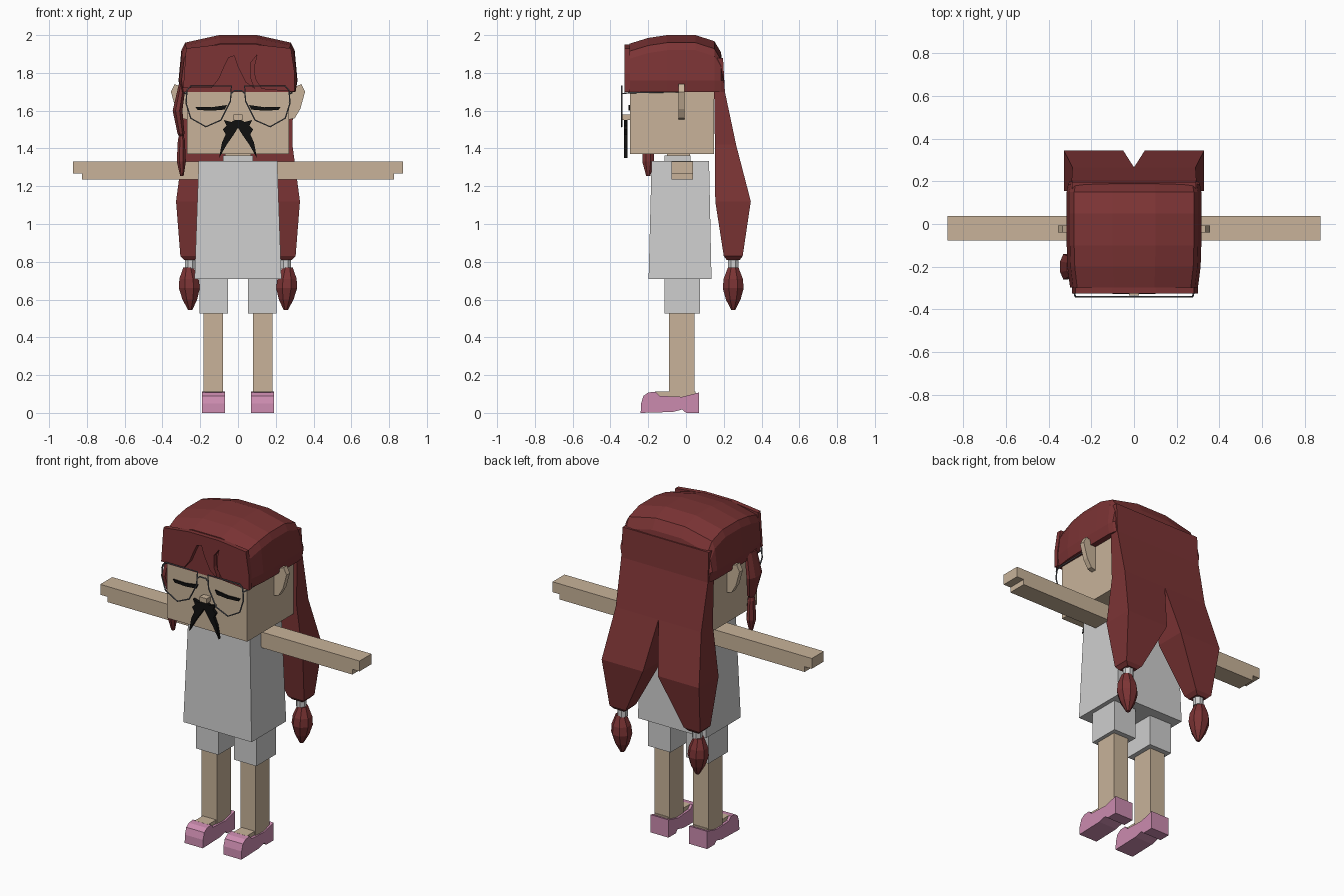
import bpy, bmesh, math

cube = bpy.data.objects.get("Cube")
if cube:
    bpy.data.objects.remove(cube, do_unlink=True)


def material(name, rgb):
    m = bpy.data.materials.new(name)
    m.use_nodes = True
    m.diffuse_color = (*rgb, 1)
    m.node_tree.nodes["Principled BSDF"].inputs["Base Color"].default_value = (*rgb, 1)
    return m


SKIN = material("skin", (0.58, 0.45, 0.32))
HAIR = material("dark_red_hair", (0.20, 0.034, 0.035))
CLOTH = material("pale_grey_cloth", (0.62, 0.62, 0.62))
SHOE = material("pink_shoe", (0.60, 0.26, 0.43))
WIRE = material("grey_metal", (0.13, 0.14, 0.16))
BLACK = material("black", (0.005, 0.005, 0.005))


def loft(name, rings, mat):
    """Skin a list of equal-length rings and cap both ends."""
    bm = bmesh.new()
    loops = [[bm.verts.new(p) for p in ring] for ring in rings]
    n = len(loops[0])
    for a, b in zip(loops, loops[1:]):
        for i in range(n):
            j = (i + 1) % n
            bm.faces.new((a[i], a[j], b[j], b[i]))
    caps = [bm.faces.new(loops[0]), bm.faces.new(loops[-1])]
    bmesh.ops.recalc_face_normals(bm, faces=bm.faces)
    if n > 8:
        bmesh.ops.triangulate(bm, faces=caps)
    me = bpy.data.meshes.new(name)
    bm.to_mesh(me)
    bm.free()
    me.materials.append(mat)
    ob = bpy.data.objects.new(name, me)
    bpy.context.collection.objects.link(ob)
    return ob


def rect(x0, x1, y0, y1, z):
    return [(x0, y0, z), (x1, y0, z), (x1, y1, z), (x0, y1, z)]


def box(name, x0, x1, y0, y1, z0, z1, mat):
    return loft(name, [rect(x0, x1, y0, y1, z0), rect(x0, x1, y0, y1, z1)], mat)


def plate(name, outline, y0, y1, mat):
    return loft(name, [[(x, y, z) for x, z in outline] for y in (y0, y1)], mat)


def side_plate(name, outline, x0, x1, mat):
    return loft(name, [[(x, y, z) for y, z in outline] for x in (x0, x1)], mat)


def oval(x, y, z, rx, ry, n=8):
    angles = [math.tau * (i + 0.5) / n for i in range(n)]
    return [(x + rx * math.cos(a), y + ry * math.sin(a), z) for a in angles]


def flip(points, s):
    return [(s * p[0], *p[1:]) for p in points]


def wire(name, points, cyclic=False, radius=0.004):
    cu = bpy.data.curves.new(name, "CURVE")
    cu.dimensions = "3D"
    cu.bevel_depth = radius
    cu.bevel_resolution = 1
    sp = cu.splines.new("POLY")
    sp.points.add(len(points) - 1)
    for q, p in zip(sp.points, points):
        q.co = (*p, 1)
    sp.use_cyclic_u = cyclic
    cu.materials.append(WIRE)
    ob = bpy.data.objects.new(name, cu)
    bpy.context.collection.objects.link(ob)
    bpy.ops.object.select_all(action="DESELECT")
    ob.select_set(True)
    bpy.context.view_layer.objects.active = ob
    bpy.ops.object.convert(target="MESH")


# Head, neck and torso
box("head", -0.27, 0.27, -0.297, 0.147, 1.37, 1.9, SKIN)
box("nose", -0.024, 0.024, -0.335, -0.29, 1.55, 1.58, SKIN)
box("neck", -0.07, 0.07, -0.1, 0.02, 1.3, 1.38, SKIN)
box("collar", -0.08, 0.08, -0.115, 0.025, 1.32, 1.362, CLOTH)
loft("shirt", [rect(-0.23, 0.23, -0.198, 0.135, 0.71),
               rect(-0.208, 0.208, -0.182, 0.122, 1.333)], CLOTH)

# Cap of hair, lofted from front to back
sections = [(-0.298, 1.955, 0.95), (-0.2, 1.985, 0.99), (-0.1, 2.0, 1),
            (0.05, 2.0, 1), (0.15, 1.968, 1), (0.185, 1.91, 0.98), (0.2, 1.8, 0.96)]
cap = []
for y, top, s in sections:
    half = [(0.305, 1.70), (0.315, 1.76), (0.3, top - 0.08), (0.28, top - 0.04), (0.1, top)]
    half = [(x * s, z) for x, z in half]
    cap.append([(x, y, z) for x, z in half + flip(half[::-1], -1)])
loft("hair_cap", cap, HAIR)

# Fringe with a centre parting and a narrow slit
fringe = [(-0.29, 1.72), (-0.14, 1.72), (-0.1, 1.77), (-0.07, 1.84), (-0.05, 1.88),
          (-0.02, 1.89), (0.0, 1.83), (0.04, 1.75), (0.09, 1.715), (0.065, 1.78),
          (0.065, 1.85), (0.1, 1.895), (0.085, 1.83), (0.09, 1.77), (0.125, 1.715),
          (0.3, 1.70), (0.3, 1.8), (0.28, 1.93), (0.1, 1.95), (-0.1, 1.95), (-0.275, 1.93)]
plate("fringe", fringe, -0.325, -0.297, HAIR)

# Back hair above the split
loft("back_hair", [rect(-h, h, y0, y1, z) for z, h, y0, y1 in
                   [(1.88, 0.29, 0.1, 0.196), (1.7, 0.292, 0.149, 0.206),
                    (1.42, 0.288, 0.153, 0.265)]], HAIR)

# Ears, arms, legs, shoes, hair locks and face details on both sides
ear = [(0.26, 1.55), (0.3, 1.56), (0.33, 1.61), (0.355, 1.7), (0.335, 1.74), (0.26, 1.71)]
arm = [(0.19, 1.235), (0.825, 1.235), (0.825, 1.267), (0.873, 1.267), (0.873, 1.33), (0.19, 1.33)]
eye = [(0.058, 1.63), (0.07, 1.606), (0.14, 1.6), (0.215, 1.604), (0.225, 1.62), (0.14, 1.618)]
moustache = [(0, 1.56), (0.035, 1.54), (0.075, 1.55), (0.06, 1.52), (0.08, 1.5),
             (0.065, 1.475), (0.085, 1.43), (0.1, 1.35), (0.06, 1.42), (0.025, 1.47), (0, 1.51)]
lens = [(0.27, 1.71), (0.25, 1.73), (0.035, 1.73), (0.04, 1.65), (0.09, 1.55),
        (0.17, 1.515), (0.25, 1.56), (0.275, 1.64)]
shoe = [(-0.24, 0), (-0.238, 0.05), (-0.225, 0.09), (-0.2, 0.108), (-0.16, 0.112),
        (-0.14, 0.09), (-0.02, 0.085), (0.07, 0.108), (0.07, 0), (0, 0), (-0.02, 0.018), (-0.07, 0.005)]
for side, s in (("left", 1), ("right", -1)):
    plate(side + "_ear", flip(ear, s), -0.04, -0.008, SKIN)
    plate(side + "_arm", flip(arm, s), -0.078, 0.037, SKIN)
    plate(side + "_eye", flip(eye, s), -0.305, -0.297, BLACK)
    plate(side + "_moustache", flip(moustache, s), -0.328, -0.31, BLACK)
    wire(side + "_lens_rim", [(s * x, -0.34, z) for x, z in lens], True)
    wire(side + "_temple", [(s * 0.275, -0.34, 1.69), (s * 0.285, -0.3, 1.695),
                            (s * 0.285, -0.03, 1.70)])

    box(side + "_shorts_leg", s * 0.052, s * 0.204, -0.115, 0.075, 0.525, 0.73, CLOTH)
    box(side + "_leg", s * 0.08, s * 0.182, -0.09, 0.045, 0.08, 0.55, SKIN)
    box(side + "_foot", s * 0.085, s * 0.175, -0.165, 0.05, 0.05, 0.112, SKIN)
    side_plate(side + "_shoe", shoe, s * 0.069, s * 0.191, SHOE)

    locks = [(1.42, 0.0, 0.288, 0.153, 0.265), (1.12, 0.05, 0.328, 0.155, 0.343),
             (0.83, 0.195, 0.305, 0.2, 0.3), (0.81, 0.215, 0.285, 0.215, 0.285)]
    loft(side + "_hair_lock", [flip(rect(a, b, c, d, z), s) for z, a, b, c, d in locks], HAIR)
    loft(side + "_hair_tie", [oval(s * 0.252, 0.25, z, 0.03, 0.03) for z in (0.765, 0.815)], CLOTH)
    bulb = [(0.77, 0.03), (0.71, 0.055), (0.66, 0.06), (0.6, 0.042), (0.545, 0.012)]
    loft(side + "_hair_tuft", [oval(s * (0.262 - 0.04 * (0.77 - z)), 0.25, z, r, r)
                               for z, r in bulb], HAIR)

wire("glasses_bridge", [(-0.037, -0.34, 1.69), (-0.02, -0.34, 1.705),
                        (0.02, -0.34, 1.705), (0.037, -0.34, 1.69)])

# Short tied lock hanging beside the face
front_lock = [(1.74, 0.295, 0.02, 0.05), (1.6, 0.32, 0.028, 0.065), (1.48, 0.302, 0.02, 0.035),
              (1.465, 0.3, 0.014, 0.02), (1.445, 0.3, 0.02, 0.028),
              (1.33, 0.3, 0.026, 0.034), (1.255, 0.297, 0.01, 0.012)]
loft("front_hair_lock", [oval(-x, -0.2, z, rx, ry) for z, x, rx, ry in front_lock], HAIR)
